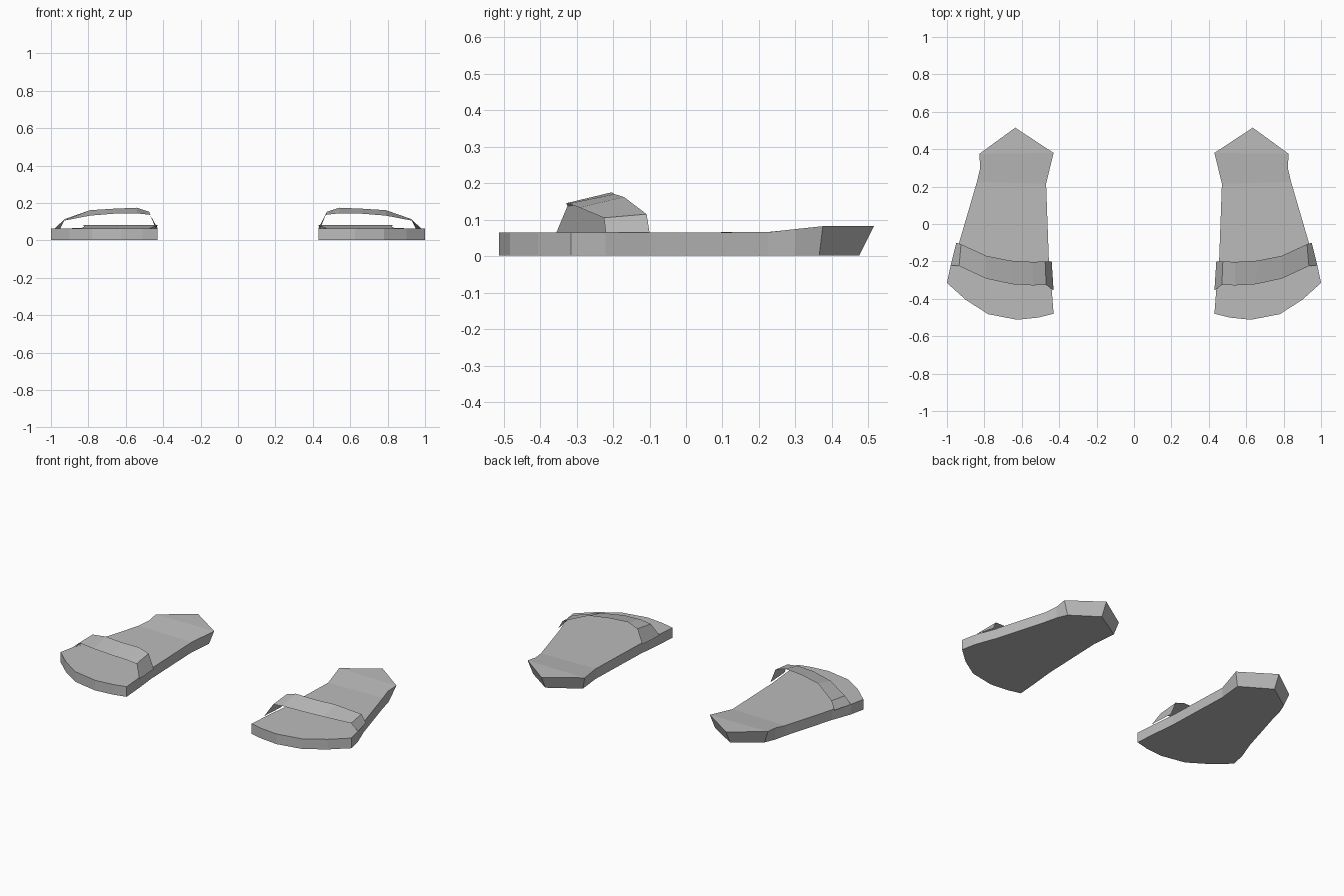
import bpy
import bmesh

cube = bpy.data.objects.get("Cube")
if cube:
    bpy.data.objects.remove(cube, do_unlink=True)

# One plain grey for the whole pair
grey = bpy.data.materials.new("plain grey")
grey.use_nodes = True
grey.diffuse_color = (0.5, 0.5, 0.5, 1)
grey.node_tree.nodes["Principled BSDF"].inputs["Base Color"].default_value = (0.5, 0.5, 0.5, 1)

# Sole outline of the left slipper, from the inner crease round the toe to the heel tip
SOLE = [(0.47, 0.215), (0.455, -0.2), (0.44, -0.35), (0.43, -0.48), (0.51, -0.5),
        (0.625, -0.512), (0.78, -0.482), (0.9, -0.405), (1.0, -0.315), (0.98, -0.22),
        (0.935, -0.1), (0.84, 0.225), (0.822, 0.3), (0.827, 0.375), (0.635, 0.515), (0.43, 0.38)]
HEEL_BOTTOM = {13: (0.795, 0.365), 14: (0.635, 0.475), 15: (0.455, 0.365)}
CREASE, CORNER = 11, 13

# Strap edges across the foot, inner side to outer side
STRAP_FRONT = [(0.43, -0.355, 0.065), (0.47, -0.325, 0.137), (0.54, -0.328, 0.145), (0.65, -0.322, 0.144),
               (0.79, -0.292, 0.133), (0.935, -0.225, 0.105), (0.98, -0.22, 0.065)]
STRAP_BACK = [(0.44, -0.2, 0.065), (0.475, -0.2, 0.153), (0.54, -0.203, 0.175), (0.66, -0.196, 0.17),
              (0.79, -0.17, 0.162), (0.925, -0.108, 0.115), (0.95, -0.1, 0.065)]


def finish(name, bm):
    bmesh.ops.recalc_face_normals(bm, faces=bm.faces)
    mesh = bpy.data.meshes.new(name)
    bm.to_mesh(mesh)
    bm.free()
    mesh.materials.append(grey)
    obj = bpy.data.objects.new(name, mesh)
    bpy.context.collection.objects.link(obj)


def top_height(y):
    # The tread is level, then rises towards the heel
    return 0.065 + 0.017 * min(max((y - 0.22) / 0.15, 0), 1)


def sole(name, side):
    bm = bmesh.new()
    top = [bm.verts.new((side * x, y, top_height(y))) for x, y in SOLE]
    low = []
    for i, (x, y) in enumerate(SOLE):
        x, y = HEEL_BOTTOM.get(i, (x, y))
        low.append(bm.verts.new((side * x, y, 0.002)))
    n = len(SOLE)
    for i in range(n):
        j = (i + 1) % n
        bm.faces.new((top[i], top[j], low[j], low[i]))
    # Tread in three panels, then the underside
    bm.faces.new(top[:CREASE + 1])
    bm.faces.new([top[0]] + top[CREASE:CORNER + 1] + [top[-1]])
    bm.faces.new(top[CORNER:])
    bm.faces.new(low)
    finish(name, bm)


def strap(name, side):
    # Thin band arching over the foot
    bm = bmesh.new()
    front = [bm.verts.new((side * x, y, z)) for x, y, z in STRAP_FRONT]
    back = [bm.verts.new((side * x, y, z)) for x, y, z in STRAP_BACK]
    for i in range(len(front) - 1):
        loop = [front[i], front[i + 1], back[i + 1], back[i]]
        bm.faces.new(loop if side > 0 else loop[::-1])
    bmesh.ops.recalc_face_normals(bm, faces=bm.faces)
    if sum(f.normal.z for f in bm.faces) < 0:
        bmesh.ops.reverse_faces(bm, faces=bm.faces)
    mesh = bpy.data.meshes.new(name)
    bm.to_mesh(mesh)
    bm.free()
    mesh.materials.append(grey)
    bpy.context.collection.objects.link(bpy.data.objects.new(name, mesh))


for label, side in (("left", 1), ("right", -1)):
    sole(label + "_sole", side)
    strap(label + "_strap", side)
